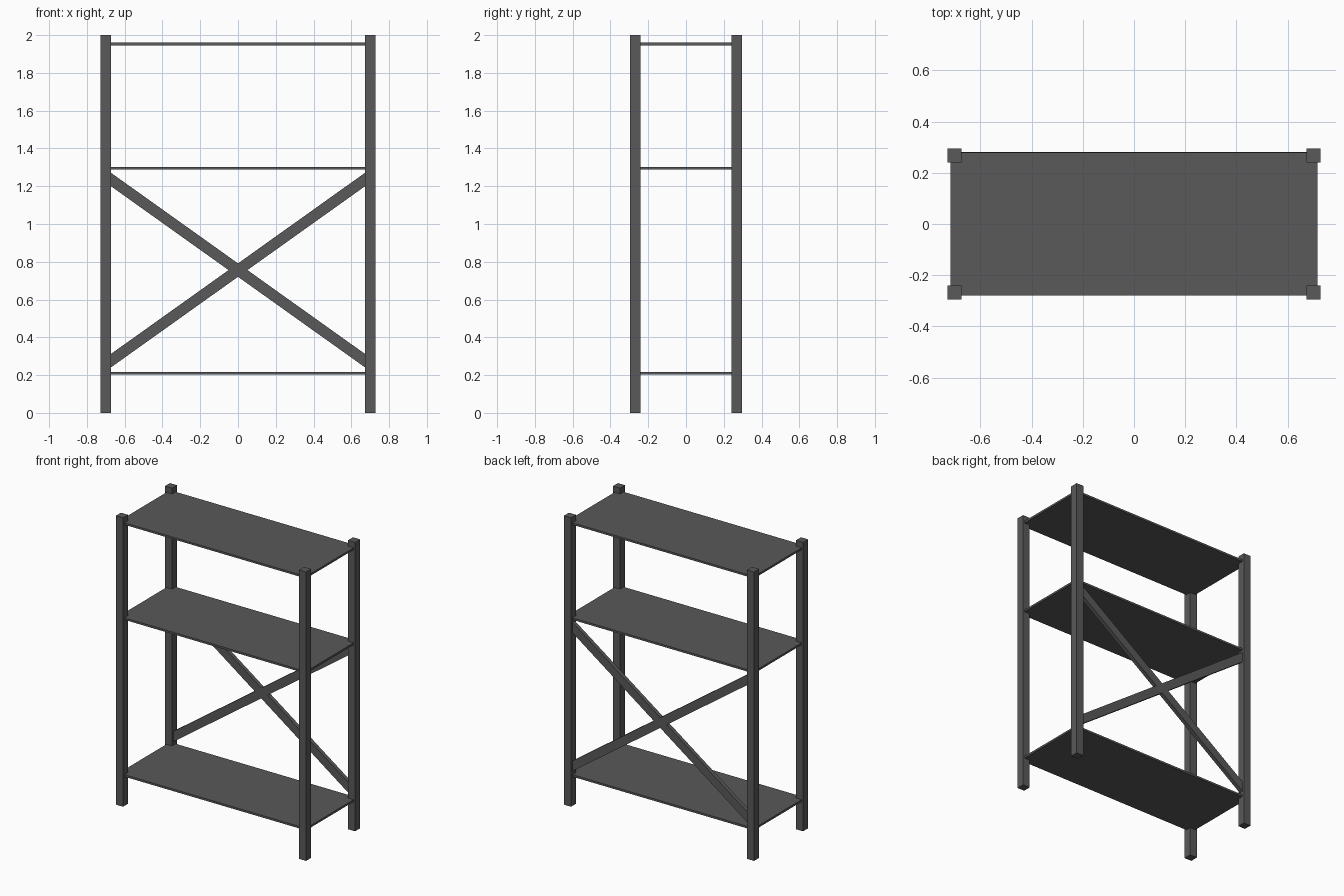
import bpy
import math

cube = bpy.data.objects.get("Cube")
if cube:
    bpy.data.objects.remove(cube, do_unlink=True)

metal = bpy.data.materials.new("dark_grey_metal")
metal.use_nodes = True
GREY = (0.1, 0.1, 0.1, 1.0)
metal.diffuse_color = GREY
metal.node_tree.nodes["Principled BSDF"].inputs["Base Color"].default_value = GREY


def box(name, size, location, tilt=0.0):
    """Add a box of the given size, tilted about the y axis."""
    bpy.ops.mesh.primitive_cube_add(size=1, location=location)
    obj = bpy.context.object
    obj.name = name
    obj.scale = size
    bpy.ops.object.transform_apply(location=False, rotation=False, scale=True)
    obj.rotation_euler.y = tilt
    obj.data.materials.append(metal)
    return obj


POST = 0.055
POST_X, POST_Y = 0.701, 0.268

# Four square corner posts
for x_name, sx in (("left", 1), ("right", -1)):
    for y_name, sy in (("front", -1), ("back", 1)):
        box(f"{y_name}_{x_name}_post", (POST, POST, 2.0),
            (sx * POST_X, sy * POST_Y, 1.0))

# Three thin shelves
for name, z in (("bottom", 0.209), ("middle", 1.295), ("top", 1.953)):
    box(f"{name}_shelf", (1.434, 0.56, 0.014), (0, 0, z))

# Crossed braces between the back posts
slope = math.atan(0.713)
length = 2 * 0.692 / math.cos(slope)
for name, side in (("rising", -1), ("falling", 1)):
    box(f"{name}_back_brace", (length, POST / 2, 0.058),
        (0, POST_Y, 0.756), side * slope)
